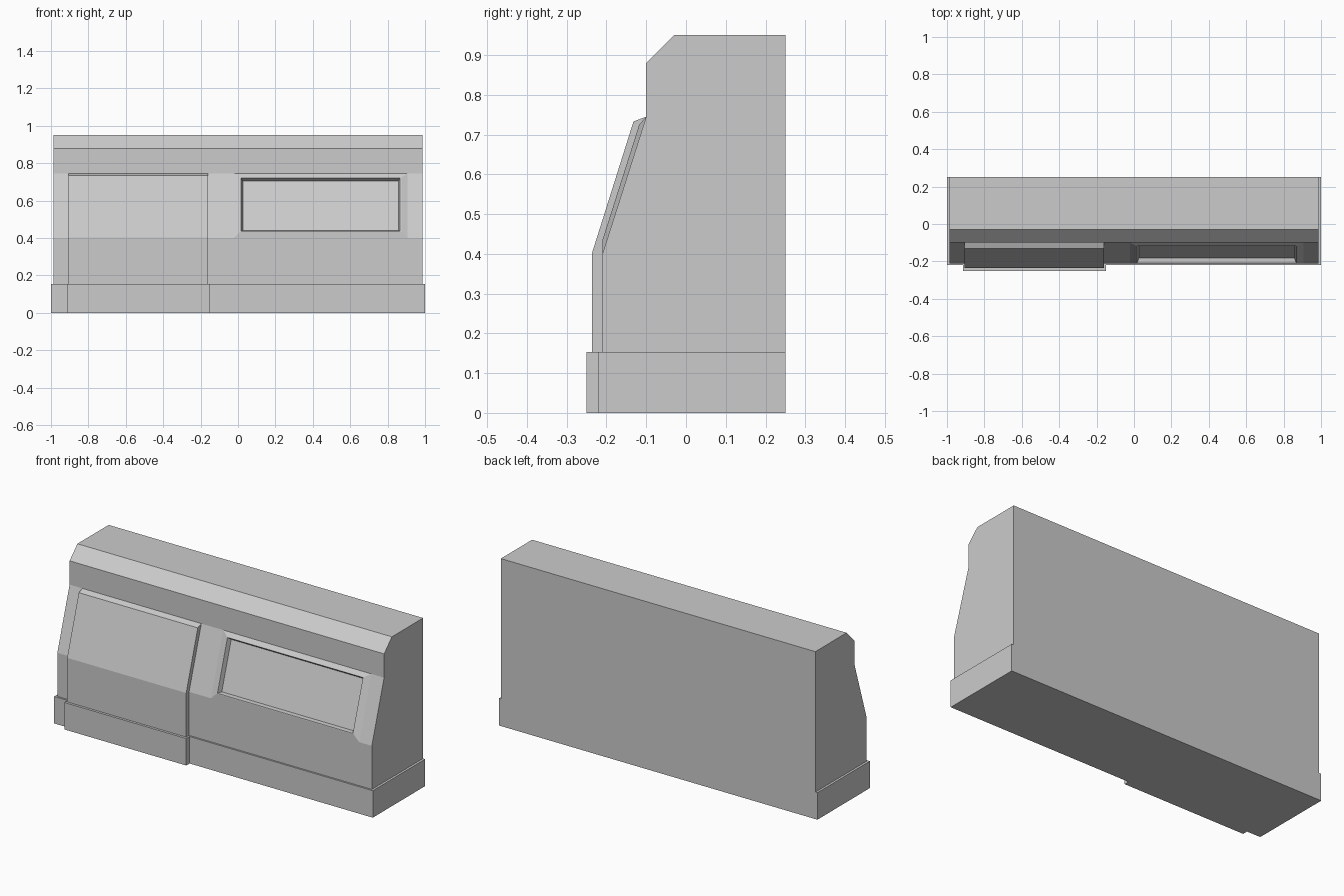
import bpy
from mathutils import Vector

if "Cube" in bpy.data.objects:
    bpy.data.objects.remove(bpy.data.objects["Cube"])


def mesh_object(name, verts, faces):
    mesh = bpy.data.meshes.new(name)
    mesh.from_pydata(verts, [], faces)
    obj = bpy.data.objects.new(name, mesh)
    bpy.context.collection.objects.link(obj)
    return obj


def extrude_profile(name, x0, x1, profile):
    """Extrude a (y, z) outline, clockwise seen from +x, from x0 to x1."""
    n = len(profile)
    verts = [(x, y, z) for x in (x0, x1) for y, z in profile]
    faces = [tuple(range(n)), tuple(range(2 * n - 1, n - 1, -1))]
    faces += [(i, i + n, (i + 1) % n + n, (i + 1) % n) for i in range(n)]
    return mesh_object(name, verts, faces)


# Sloped front: origin at its lower edge, axes along and out of the slope
LOW, HIGH = Vector((0, -0.21, 0.40)), Vector((0, -0.10, 0.745))
ALONG = (HIGH - LOW).normalized()
OUT = Vector((0, -ALONG.z, ALONG.y))
LENGTH = (HIGH - LOW).length


def slope_frustum(name, bottom, top):
    """Tapered block on the slope; each end is (x0, x1, t0, t1, height)."""
    verts = []
    for x0, x1, t0, t1, h in (bottom, top):
        for x, t in ((x0, t0), (x1, t0), (x1, t1), (x0, t1)):
            verts.append(LOW + Vector((x, 0, 0)) + ALONG * t + OUT * h)
    faces = [(3, 2, 1, 0), (4, 5, 6, 7)]
    faces += [(i, (i + 1) % 4, (i + 1) % 4 + 4, i + 4) for i in range(4)]
    return mesh_object(name, verts, faces)


BASE_TOP, BACK = 0.153, 0.25

# Plinth with a forward step under the left panel
y0, y1, xa, xb = -0.22, -0.25, -0.915, -0.15
outline = [(-1, BACK), (-1, y0), (xa, y0), (xa, y1), (xb, y1), (xb, y0), (1, y0), (1, BACK)]
n = len(outline)
mesh_object("plinth",
            [(x, y, z) for z in (0, BASE_TOP) for x, y in outline],
            [tuple(range(n - 1, -1, -1)), tuple(range(n, 2 * n))]
            + [(i, (i + 1) % n, (i + 1) % n + n, i + n) for i in range(n)])

# Main cabinet
body = extrude_profile("cabinet_body", -0.987, 0.987, [
    (BACK, BASE_TOP), (BACK, 0.95), (-0.03, 0.95), (-0.10, 0.88),
    (-0.10, 0.745), (-0.21, 0.40), (-0.21, BASE_TOP)])

# Raised left panel
extrude_profile("left_panel", -0.907, -0.16, [
    (-0.20, BASE_TOP), (-0.20, 0.40), (-0.10, 0.715), (-0.10, 0.745),
    (-0.132, 0.733), (-0.236, 0.403), (-0.236, BASE_TOP)])

# Bevelled frame around the recessed window
frame = slope_frustum("window_frame",
                      (-0.022, 0.907, 0, LENGTH, 0),
                      (0.012, 0.873, 0.0333, 0.337, 0.0106))

# Recess cut through frame and body
cutter = slope_frustum("window_recess_cutter",
                       (0.026, 0.858, 0.046, 0.324, -0.0145),
                       (0.0135, 0.8705, 0.0335, 0.3365, 0.0202))
cutter.hide_render = True
cutter.hide_viewport = False
cutter.display_type = 'WIRE'
for obj in (body, frame):
    mod = obj.modifiers.new("window_recess", 'BOOLEAN')
    mod.operation = 'DIFFERENCE'
    mod.solver = 'EXACT'
    mod.object = cutter
